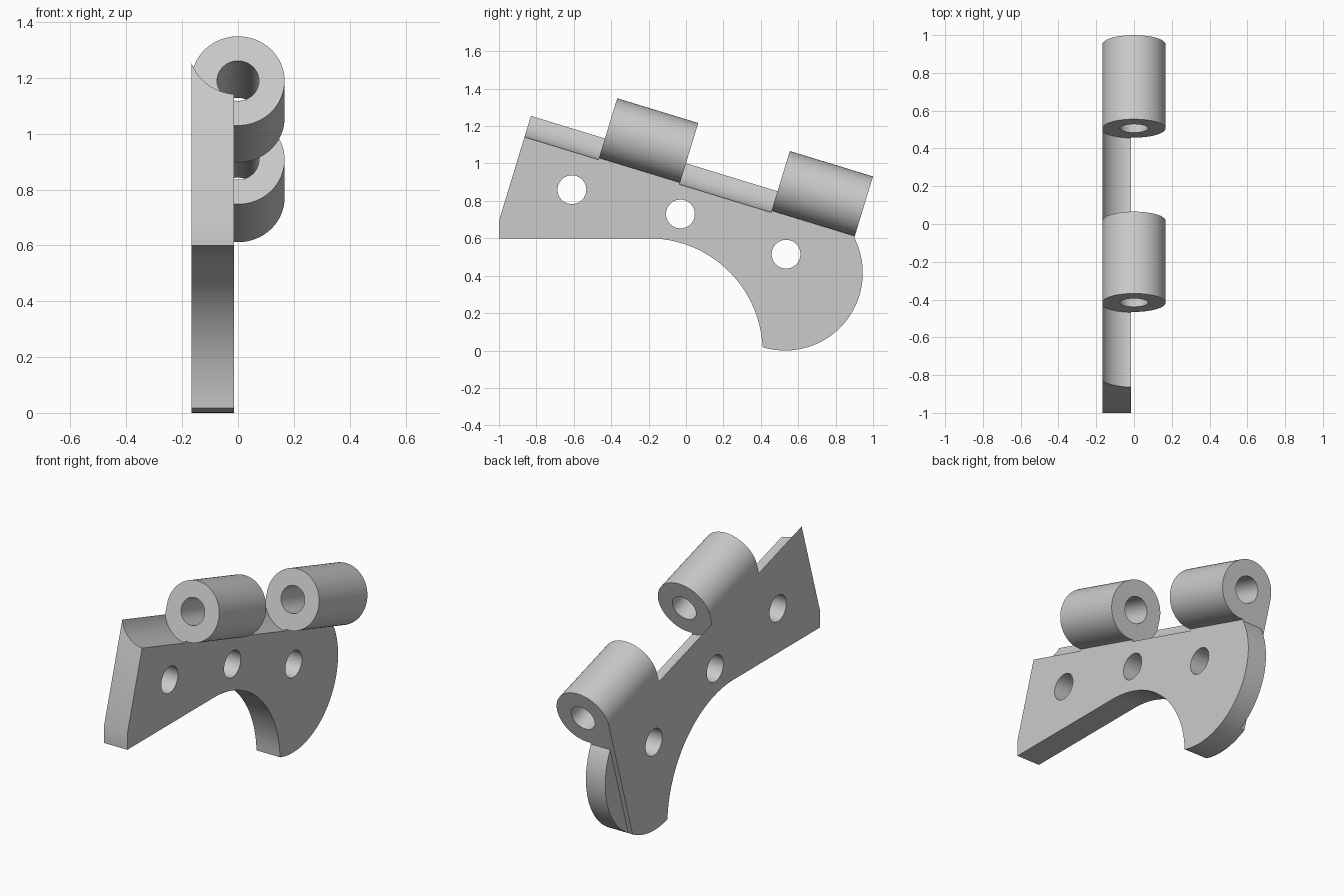
import bpy, bmesh
from math import radians, sin, cos, atan2, sqrt, pi
from mathutils import Vector

cube = bpy.data.objects.get("Cube")
if cube:
    bpy.data.objects.remove(cube, do_unlink=True)

grey = bpy.data.materials.new("light_grey")
grey.use_nodes = True
colour = (0.6, 0.6, 0.6, 1)
grey.diffuse_color = colour
grey.node_tree.nodes["Principled BSDF"].inputs["Base Color"].default_value = colour

# Sloping barrel axis, measured in the y-z plane from its rear end
TILT = radians(17)
along = Vector((cos(TILT), -sin(TILT)))
normal = Vector((sin(TILT), cos(TILT)))
rear = Vector((0.951, 0.771))
OUTER, BORE, CHANNEL = 0.167, 0.075, 0.177
X_OUT, X_IN = -OUTER, -0.015
FRONT_S = -1.844
BARRELS = {"front_barrel": (-1.43, -0.977), "rear_barrel": (-0.465, 0.0)}


def at(s, n=0.0):
    return rear + along * s + normal * n


def arc(centre, radius, start, end, steps):
    return [Vector((centre[0] + radius * cos(start + (end - start) * i / steps),
                    centre[1] + radius * sin(start + (end - start) * i / steps)))
            for i in range(steps + 1)]


def make_object(name, bm):
    bmesh.ops.recalc_face_normals(bm, faces=bm.faces)
    mesh = bpy.data.meshes.new(name)
    bm.to_mesh(mesh)
    bm.free()
    obj = bpy.data.objects.new(name, mesh)
    bpy.context.collection.objects.link(obj)
    mesh.materials.append(grey)
    return obj


def extrude_profile(name, points, x0, x1):
    bm = bmesh.new()
    face = bm.faces.new([bm.verts.new((x0, p.x, p.y)) for p in points])
    moved = bmesh.ops.extrude_face_region(bm, geom=[face])["geom"]
    bmesh.ops.translate(bm, vec=(x1 - x0, 0, 0),
                        verts=[g for g in moved if isinstance(g, bmesh.types.BMVert)])
    if face.is_valid and len(bm.faces) < len(points) + 2:
        bm.faces.new([v for v in face.verts])
    return make_object(name, bm)


def cylinder(name, start, end, radius, segments=64):
    start, end = Vector(start), Vector(end)
    bm = bmesh.new()
    bmesh.ops.create_cone(bm, cap_ends=True, segments=segments, radius1=radius,
                          radius2=radius, depth=(end - start).length)
    obj = make_object(name, bm)
    obj.rotation_mode = "QUATERNION"
    obj.rotation_quaternion = (end - start).to_track_quat("Z", "Y")
    obj.location = (start + end) / 2
    return obj


def axis_cylinder(name, s0, s1, radius):
    return cylinder(name, (0, *at(s0)), (0, *at(s1)), radius)


def cut(obj, cutters):
    bpy.context.view_layer.objects.active = obj
    for cutter in cutters:
        cutter.hide_render = True
        mod = obj.modifiers.new("cut", "BOOLEAN")
        mod.operation, mod.solver, mod.object = "DIFFERENCE", "EXACT", cutter
        bpy.ops.object.modifier_apply(modifier=mod.name)
        bpy.data.objects.remove(cutter, do_unlink=True)


# Round lobe, split where the rear end plane of the barrels crosses it
lobe, LOBE_R = Vector((0.53, 0.415)), 0.415
to_rear = rear - lobe
b = to_rear.dot(normal)
root = sqrt(b * b - to_rear.length_squared + LOBE_R ** 2)
low, high = at(0, -b - root) - lobe, at(0, -b + root) - lobe
low_angle, high_angle = atan2(low.y, low.x), atan2(high.y, high.x)
tip = Vector((0.41, 0.02)) - lobe

# Mounting plate
hollow = (-0.2, -0.01)
outline = [Vector((-1, 0.6))]
outline += arc(hollow, 0.61, pi / 2, 0.05, 32)
outline += arc(lobe, LOBE_R, atan2(tip.y, tip.x), low_angle, 16)
outline += [at(0), at(FRONT_S), Vector((-1, 0.693))]
plate = extrude_profile("mounting_plate", outline, X_OUT, X_IN)

# Concave channels between the barrels, barrel clearance and screw holes
cutters = [axis_cylinder("channel", FRONT_S - 0.1, -1.43, CHANNEL),
           axis_cylinder("channel", -0.977, -0.465, CHANNEL)]
for s0, s1 in BARRELS.values():
    cutters.append(axis_cylinder("clearance", s0 - 0.02, s1 + 0.02, 0.12))
for y, z in ((-0.61, 0.86), (-0.03, 0.73), (0.535, 0.515)):
    cutters.append(cylinder("screw_hole", (-0.4, y, z), (0.2, y, z), 0.077, 48))
cut(plate, cutters)

# Recessed rim of the lobe behind the end plane
rim = extrude_profile("lobe_rim", arc(lobe, LOBE_R, low_angle, high_angle, 40), -0.14, X_IN)

# Hollow barrels
parts = [plate, rim]
for name, (s0, s1) in BARRELS.items():
    barrel = axis_cylinder(name, s0, s1, OUTER)
    cut(barrel, [axis_cylinder("bore", s0 - 0.1, s1 + 0.1, BORE)])
    parts.append(barrel)

# Smooth curves with crisp edges
bpy.ops.object.select_all(action="DESELECT")
for part in parts:
    part.select_set(True)
bpy.context.view_layer.objects.active = plate
bpy.ops.object.shade_smooth_by_angle(angle=radians(30))
